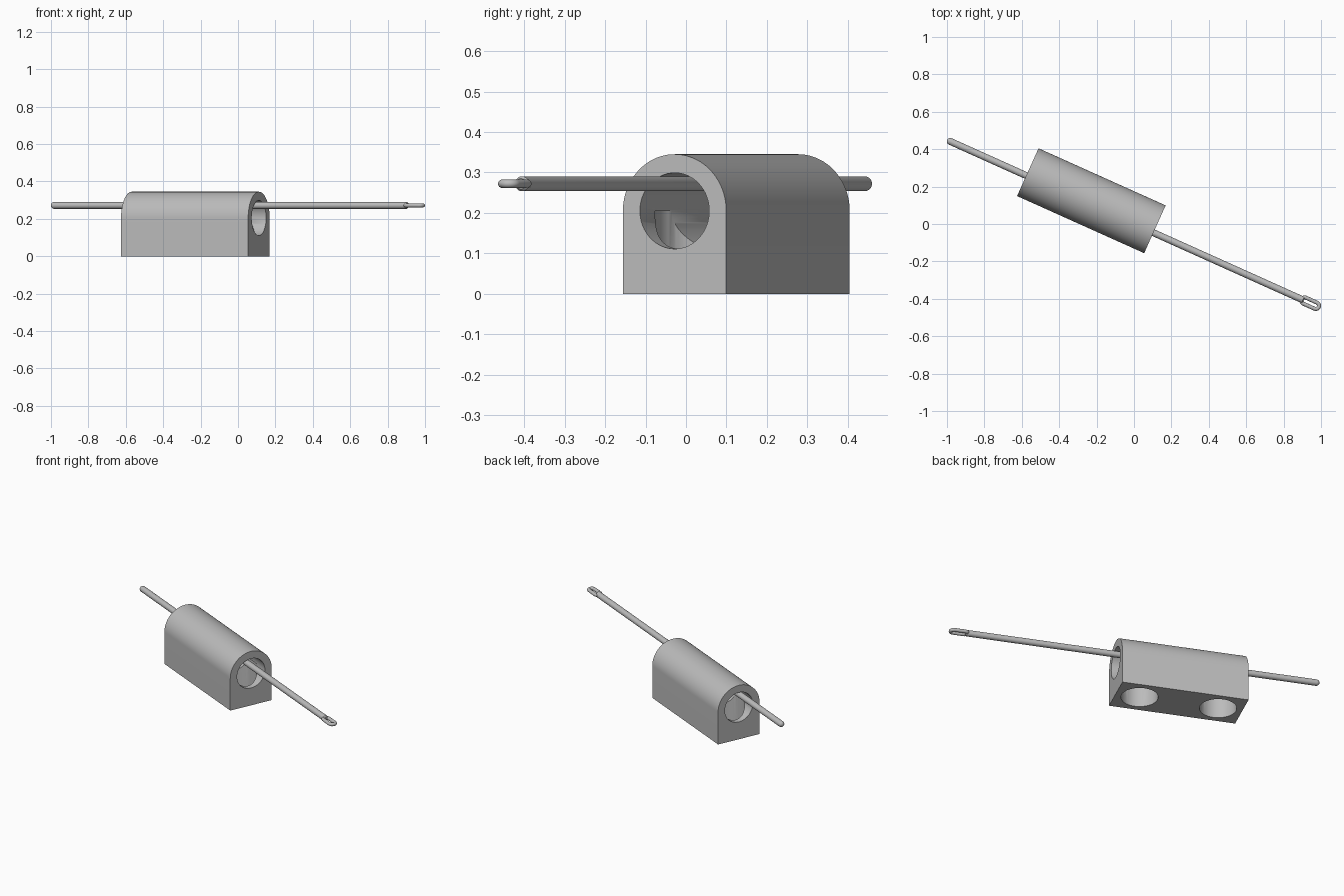
import bpy, bmesh, math
from mathutils import Matrix, Vector

cube = bpy.data.objects.get("Cube")
if cube:
    bpy.data.objects.remove(cube, do_unlink=True)

# The whole assembly is laid out along local x, then turned about z
TURN = Matrix.Rotation(math.radians(-24.2), 4, 'Z')
BLOCK_S, BLOCK_V = -0.259, 0.02
LENGTH, HALF_W, AXIS_Z = 0.745, 0.14, 0.205
ROD_Z = 0.272

steel = bpy.data.materials.new("plain_grey")
steel.use_nodes = True
grey = (0.5, 0.5, 0.5, 1)
steel.diffuse_color = grey
steel.node_tree.nodes["Principled BSDF"].inputs["Base Color"].default_value = grey


def make(name, bm, place=Matrix()):
    bmesh.ops.recalc_face_normals(bm, faces=bm.faces)
    mesh = bpy.data.meshes.new(name)
    bm.to_mesh(mesh)
    bm.free()
    ob = bpy.data.objects.new(name, mesh)
    mesh.materials.append(steel)
    ob.matrix_world = TURN @ place
    bpy.context.collection.objects.link(ob)
    return ob


def smooth(ob):
    bpy.ops.object.select_all(action='DESELECT')
    ob.select_set(True)
    bpy.context.view_layer.objects.active = ob
    bpy.ops.object.shade_smooth_by_angle(angle=math.radians(35))


def cylinder(name, radius, depth, place):
    bm = bmesh.new()
    bmesh.ops.create_cone(bm, cap_ends=True, segments=64,
                          radius1=radius, radius2=radius, depth=depth)
    return make(name, bm, place)


# Arched block: extruded profile with a half-round top
bm = bmesh.new()
outline = [(-HALF_W, 0), (HALF_W, 0)]
for i in range(49):
    a = math.pi * i / 48
    outline.append((HALF_W * math.cos(a), AXIS_Z + HALF_W * math.sin(a)))
face = bm.faces.new([bm.verts.new((-LENGTH / 2, y, z)) for y, z in outline])
ext = bmesh.ops.extrude_face_region(bm, geom=[face])
bmesh.ops.translate(bm, vec=(LENGTH, 0, 0),
                    verts=[v for v in ext["geom"] if isinstance(v, bmesh.types.BMVert)])
centre = Matrix.Translation((BLOCK_S, BLOCK_V, 0))
block = make("arched_block", bm, centre)

# Long bore and two sockets rising from the base
lie = Matrix.Rotation(math.pi / 2, 4, 'Y')
cutters = [cylinder("bore_cutter", 0.094, 1.0,
                    centre @ Matrix.Translation((0, 0, AXIS_Z)) @ lie)]
for side, label in ((-1, "rear"), (1, "front")):
    cutters.append(cylinder(label + "_socket_cutter", 0.106, 0.3,
                            centre @ Matrix.Translation((side * 0.232, 0, AXIS_Z - 0.15))))
bpy.context.view_layer.update()
bpy.context.view_layer.objects.active = block
for c in cutters:
    mod = block.modifiers.new(c.name, 'BOOLEAN')
    mod.operation = 'DIFFERENCE'
    mod.solver = 'EXACT'
    mod.object = c
    bpy.ops.object.modifier_apply(modifier=mod.name)
for c in cutters:
    bpy.data.objects.remove(c, do_unlink=True)
smooth(block)

# Rod: profile spun about its axis, domed at the plain end
R, START, END = 0.0185, -1.077, 0.99
profile = [(START - R * math.cos(a), R * math.sin(a))
           for a in (math.pi / 2 * i / 6 for i in range(7))]
profile += [(END, R), (END + 0.006, R * 0.7), (END + 0.006, 0)]
bm = bmesh.new()
pts = [bm.verts.new((x, r, 0)) for x, r in profile]
edges = [bm.edges.new(p) for p in zip(pts, pts[1:])]
bmesh.ops.spin(bm, geom=pts + edges, cent=(0, 0, 0), axis=(1, 0, 0),
               angle=2 * math.pi, steps=32)
bmesh.ops.remove_doubles(bm, verts=bm.verts, dist=0.0001)
smooth(make("rod", bm, Matrix.Translation((0, 0, ROD_Z))))

# Eye loop: round wire swept round a long slot
WIRE, BEND = 0.0105, 0.0175
path = []
for x, start in ((1.066, -math.pi / 2), (1.0, math.pi / 2)):
    for i in range(13):
        a = start + math.pi * i / 12
        path.append((Vector((x, 0, 0)), Vector((math.cos(a), math.sin(a), 0))))
bm = bmesh.new()
rings = []
for c, out in path:
    ring = []
    for k in range(16):
        t = 2 * math.pi * k / 16
        ring.append(bm.verts.new(c + out * (BEND + WIRE * math.cos(t))
                                 + Vector((0, 0, WIRE * math.sin(t)))))
    rings.append(ring)
for a, b in zip(rings, rings[1:] + rings[:1]):
    for k in range(16):
        n = (k + 1) % 16
        bm.faces.new((a[k], a[n], b[n], b[k]))
smooth(make("eye_loop", bm, Matrix.Translation((0, 0, ROD_Z))))
